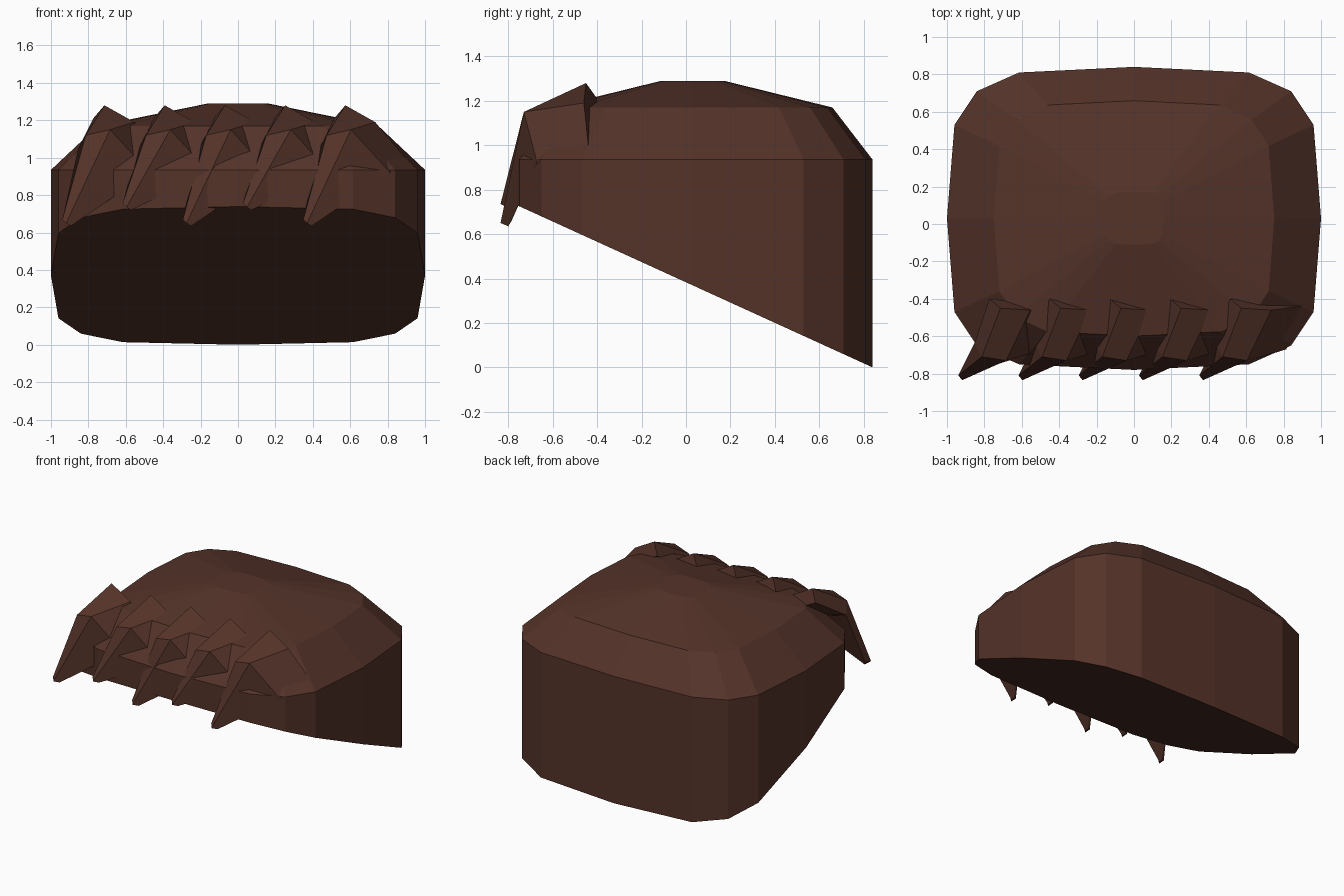
import bpy, bmesh

if "Cube" in bpy.data.objects:
    bpy.data.objects.remove(bpy.data.objects["Cube"])

brown = bpy.data.materials.new("dark brown")
brown.diffuse_color = (0.089, 0.033, 0.022, 1)
brown.use_nodes = True
brown.node_tree.nodes["Principled BSDF"].inputs["Base Color"].default_value = brown.diffuse_color


def loft(name, rings):
    """Closed, flat-shaded skin through rings of equal length."""
    bm = bmesh.new()
    rows = [[bm.verts.new(p) for p in ring] for ring in rings]
    n = len(rows[0])
    for a, b in zip(rows, rows[1:]):
        for i in range(n):
            j = (i + 1) % n
            bm.faces.new((a[i], a[j], b[j], b[i]))
    bm.faces.new(rows[0][::-1])
    bm.faces.new(rows[-1])
    bmesh.ops.recalc_face_normals(bm, faces=bm.faces[:])
    mesh = bpy.data.meshes.new(name)
    bm.to_mesh(mesh)
    bm.free()
    mesh.materials.append(brown)
    obj = bpy.data.objects.new(name, mesh)
    bpy.context.collection.objects.link(obj)
    return obj


# Rounded-square outline, mirrored from one quarter
CY = 0.03
quarter = [(1.0, 0.0), (0.96, 0.5), (0.84, 0.68), (0.615, 0.78), (0.0, 0.81)]
half = quarter + [(-x, y) for x, y in quarter[-2::-1]]
outline = half + [(x, -y) for x, y in half[-2:0:-1]]


def ring(sx, sy, z):
    return [(x * sx, y * sy + CY, z) for x, y in outline]


# Hair cap: slanted base, straight wall, domed top
base = [(x, y + CY, (0.84 - y - CY) * 0.456) for x, y in outline]
loft("hair_cap", [base, ring(1, 1, 0.935), ring(0.75, 0.777, 1.17),
                  ring(0.16, 0.175, 1.29)])

# Fringe: five bent, tapering tufts; every second one is shorter
back = [(-0.07, -0.45, 1.28), (0.09, -0.46, 1.19), (0.25, -0.44, 1.0), (-0.13, -0.40, 1.21)]
bend = [(-0.17, -0.71, 1.12), (-0.04, -0.73, 1.15), (0.17, -0.67, 0.92), (-0.21, -0.64, 1.05)]
tip = [(-0.295, -0.81, 0.67), (-0.275, -0.835, 0.65), (-0.25, -0.80, 0.635), (-0.265, -0.785, 0.66)]
for i in range(5):
    dx = (i - 2) * 0.322
    lift = 0.085 * (i % 2)
    loft(f"fringe_tuft_{i + 1}", [
        [(x + dx, y, z) for x, y, z in back],
        [(x + dx, y, z) for x, y, z in bend],
        [(x + dx, y, z + lift) for x, y, z in tip]])
